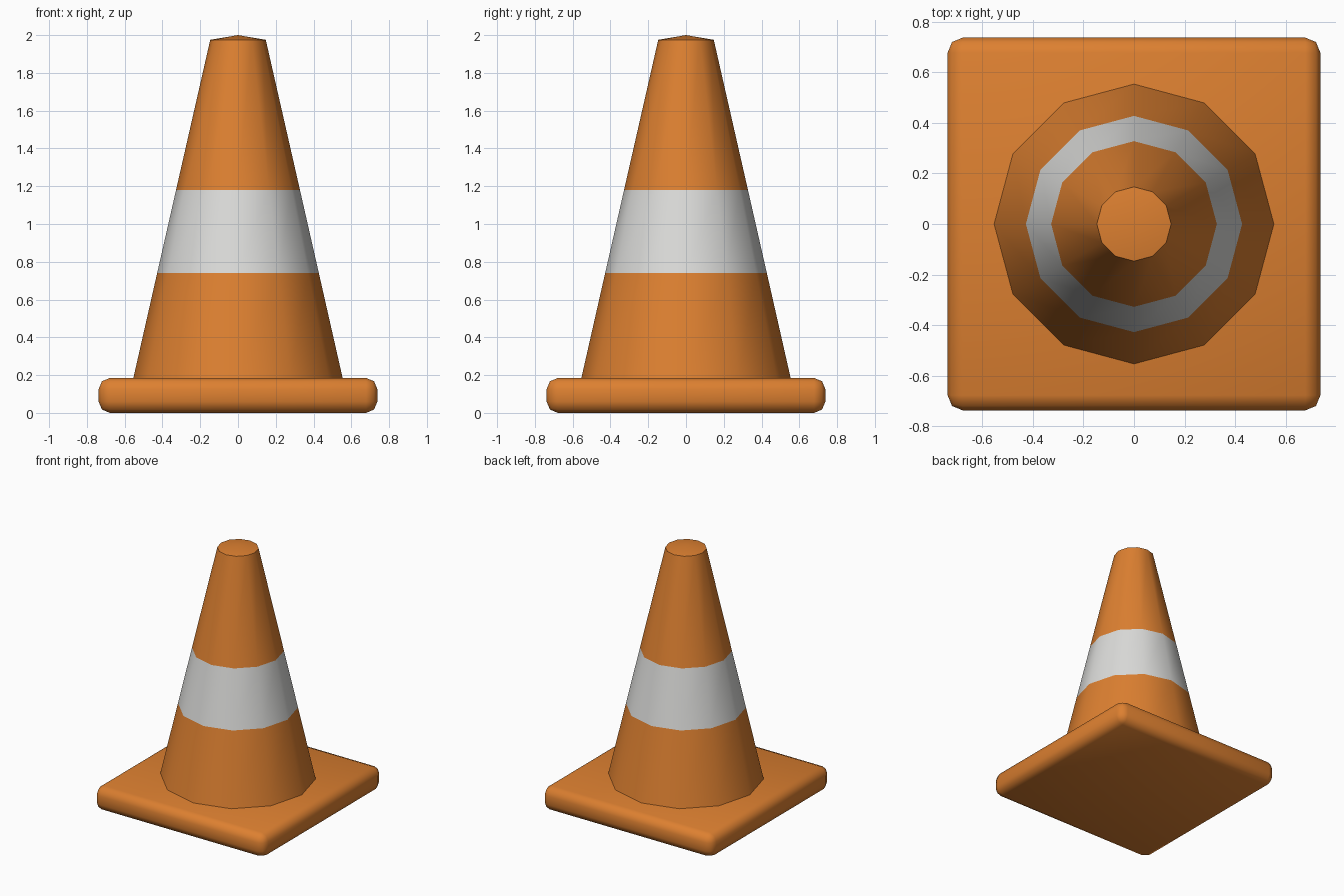
import bpy
import bmesh
from math import cos, sin, tau, radians

cube = bpy.data.objects.get("Cube")
if cube:
    bpy.data.objects.remove(cube, do_unlink=True)


def material(name, rgb):
    mat = bpy.data.materials.new(name)
    mat.use_nodes = True
    mat.diffuse_color = (*rgb, 1)
    mat.node_tree.nodes["Principled BSDF"].inputs["Base Color"].default_value = (*rgb, 1)
    return mat


def add_object(name, bm, *mats):
    bmesh.ops.recalc_face_normals(bm, faces=bm.faces)
    mesh = bpy.data.meshes.new(name)
    bm.to_mesh(mesh)
    bm.free()
    obj = bpy.data.objects.new(name, mesh)
    bpy.context.collection.objects.link(obj)
    for mat in mats:
        mesh.materials.append(mat)
    bpy.ops.object.select_all(action="DESELECT")
    obj.select_set(True)
    bpy.context.view_layer.objects.active = obj
    bpy.ops.object.shade_smooth_by_angle(angle=radians(50))
    return obj


orange = material("traffic orange", (0.72, 0.215, 0.03))
white = material("reflective white", (0.71, 0.71, 0.695))

# Square foot with rounded edges
BASE_WIDTH, BASE_HEIGHT = 1.476, 0.185
bm = bmesh.new()
bmesh.ops.create_cube(bm, size=1)
bmesh.ops.scale(bm, vec=(BASE_WIDTH, BASE_WIDTH, BASE_HEIGHT), verts=bm.verts)
bmesh.ops.translate(bm, vec=(0, 0, BASE_HEIGHT / 2), verts=bm.verts)
bmesh.ops.bevel(bm, geom=bm.edges[:], offset=0.06, segments=2,
                profile=0.5, affect="EDGES")
add_object("base", bm, orange)

# Twelve-sided cone: rings of (radius, height), closed by a shallow peak
SIDES = 12
RINGS = [(0.555, 0.18), (0.428, 0.74), (0.328, 1.18), (0.147, 1.975)]
bm = bmesh.new()
rings = [[bm.verts.new((r * cos(tau * i / SIDES), r * sin(tau * i / SIDES), z))
          for i in range(SIDES)] for r, z in RINGS]
peak = bm.verts.new((0, 0, 2))
for i in range(SIDES):
    j = (i + 1) % SIDES
    for level, (low, high) in enumerate(zip(rings, rings[1:])):
        face = bm.faces.new((low[i], low[j], high[j], high[i]))
        # The middle level is the reflective band
        face.material_index = 1 if level == 1 else 0
    bm.faces.new((rings[-1][i], rings[-1][j], peak))
bm.faces.new(rings[0][::-1])
add_object("cone", bm, orange, white)
